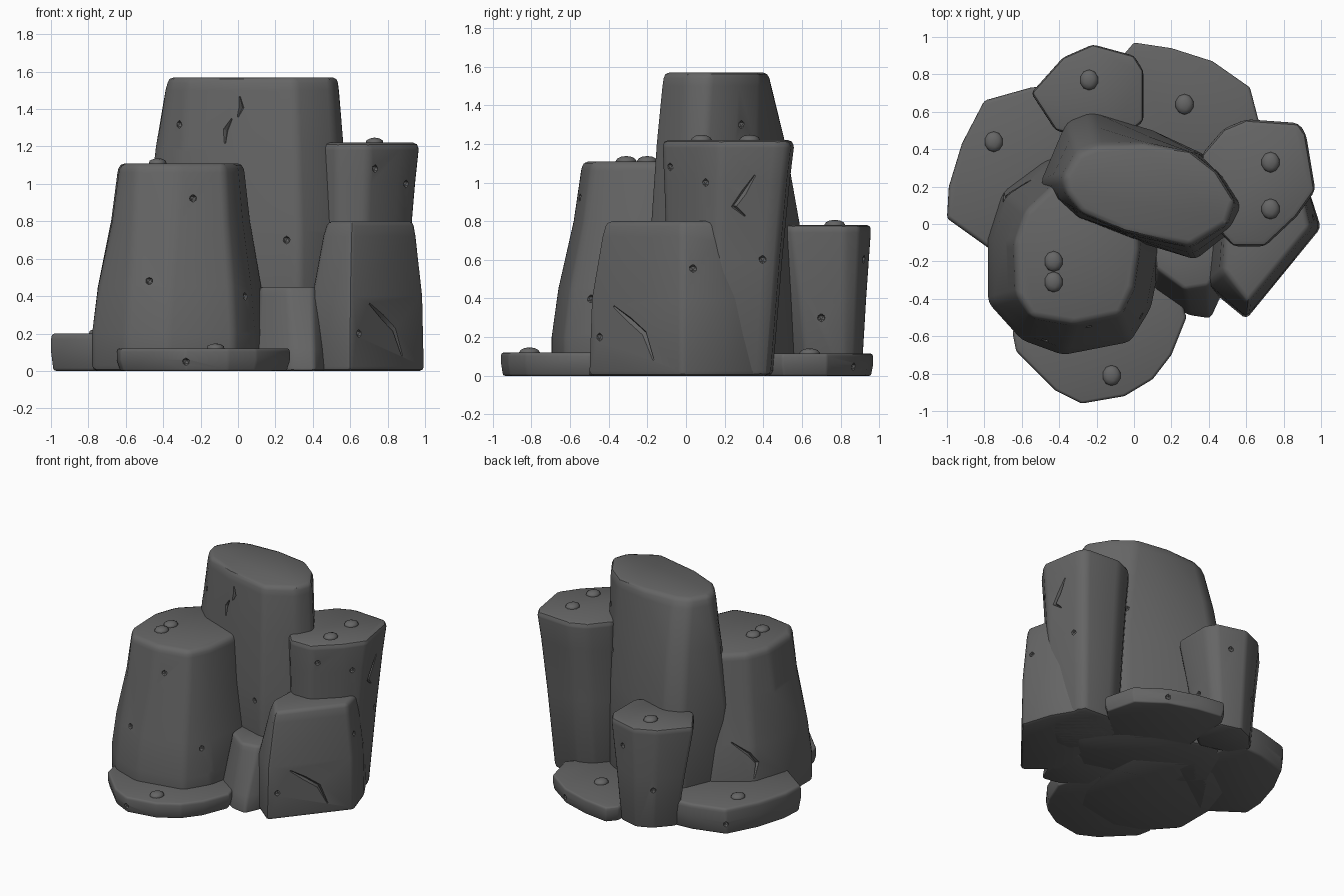
import bpy
import bmesh
from mathutils import Vector

if "Cube" in bpy.data.objects:
    bpy.data.objects.remove(bpy.data.objects["Cube"], do_unlink=True)

stone = bpy.data.materials.new("dark grey stone")
stone.use_nodes = True
GREY = (0.13, 0.13, 0.13, 1)
stone.diffuse_color = GREY
stone.node_tree.nodes["Principled BSDF"].inputs["Base Color"].default_value = GREY


def mesh_object(name, bm):
    bmesh.ops.recalc_face_normals(bm, faces=bm.faces[:])
    mesh = bpy.data.meshes.new(name)
    bm.to_mesh(mesh)
    bm.free()
    mesh.materials.append(stone)
    obj = bpy.data.objects.new(name, mesh)
    bpy.context.collection.objects.link(obj)
    return obj


def loft(bm, rings):
    """Skin a stack of closed rings and cap both ends."""
    loops = [[bm.verts.new(p) for p in ring] for ring in rings]
    for low, high in zip(loops, loops[1:]):
        for i in range(len(low)):
            j = (i + 1) % len(low)
            bm.faces.new((low[i], low[j], high[j], high[i]))
    bm.faces.new(loops[0][::-1])
    bm.faces.new(loops[-1])


def apply_modifiers(obj):
    bpy.context.view_layer.update()
    graph = bpy.context.evaluated_depsgraph_get()
    result = bpy.data.meshes.new_from_object(obj.evaluated_get(graph))
    obj.modifiers.clear()
    obj.data = result


def resized(outline, factor, shift=(0, 0)):
    cx = sum(p[0] for p in outline) / len(outline)
    cy = sum(p[1] for p in outline) / len(outline)
    return [(cx + (x - cx) * factor + shift[0], cy + (y - cy) * factor + shift[1])
            for x, y in outline]


def rock(name, foot, crown, profile, bevel=0.03):
    """Column blending from the foot outline to the crown outline by (height, blend)."""
    bm = bmesh.new()
    loft(bm, [[(a[0] + (b[0] - a[0]) * t, a[1] + (b[1] - a[1]) * t, z)
               for a, b in zip(foot, crown)] for z, t in profile])
    obj = mesh_object(name, bm)
    mod = obj.modifiers.new("worn edges", "BEVEL")
    mod.width = bevel
    mod.segments = 2
    mod.limit_method = "ANGLE"
    mod.angle_limit = 0.35
    apply_modifiers(obj)
    return obj


def carve(obj, cracks=(), pits=()):
    """Cut crooked cracks and small chips into the surface nearest the given points."""
    cutters = []

    def snap(p):
        return obj.closest_point_on_mesh(Vector(p))[1:3]

    for path in cracks:
        bm = bmesh.new()
        rings = []
        for i, p in enumerate(path):
            r = 0.004 if i in (0, len(path) - 1) else 0.014
            spot, normal = snap(p)
            way = Vector(path[min(i + 1, len(path) - 1)]) - Vector(path[max(i - 1, 0)])
            side = normal.cross(way).normalized()
            rings.append([spot + side * r, spot + normal * 0.03,
                          spot - side * r, spot - normal * r * 1.6])
        loft(bm, rings)
        cutters.append(mesh_object("crack_cutter", bm))
    for p in pits:
        bm = bmesh.new()
        bmesh.ops.create_icosphere(bm, subdivisions=1, radius=0.022)
        bmesh.ops.translate(bm, verts=bm.verts[:], vec=snap(p)[0])
        cutters.append(mesh_object("pit_cutter", bm))
    for cutter in cutters:
        cutter.hide_render = True
        mod = obj.modifiers.new("carve", "BOOLEAN")
        mod.operation = "DIFFERENCE"
        mod.solver = "EXACT"
        mod.object = cutter
    apply_modifiers(obj)
    for cutter in cutters:
        bpy.data.objects.remove(cutter, do_unlink=True)


# Tall central column
tall = rock(
    "tall_column",
    [(-.5, .22), (-.36, .55), (-.23, .6), (.1, .5), (.38, .37), (.5, .23), (.6, .08),
     (.53, -.03), (.33, -.19), (0, -.09), (-.3, .02), (-.43, .12)],
    [(-.38, .25), (-.3, .38), (-.2, .42), (.05, .43), (.3, .39), (.44, .28), (.54, .12),
     (.5, 0), (.3, -.12), (-.05, -.04), (-.28, .06), (-.36, .16)],
    [(0, 0), (.75, 0), (1.2, .45), (1.5, .88), (1.57, 1.05)])
carve(tall,
      cracks=[[(0, -.1, 1.47), (.01, -.1, 1.41), (-.01, -.1, 1.36)],
              [(-.05, -.1, 1.35), (-.09, -.1, 1.29), (-.09, -.1, 1.22)]],
      pits=[(.25, -.2, .7), (-.34, .05, 1.32), (.4, .4, 1), (.45, .3, 1.3)])

# Broad column at the front
broad = rock(
    "broad_column",
    [(-.78, -.42), (-.6, -.62), (-.38, -.7), (-.02, -.63), (.09, -.45), (.15, -.15),
     (.12, .12), (-.3, .38), (-.47, .34), (-.7, .17), (-.78, -.08)],
    [(-.63, -.38), (-.55, -.5), (-.32, -.54), (-.07, -.49), (0, -.34), (.03, -.13),
     (.02, .1), (-.25, .25), (-.42, .22), (-.58, .07), (-.64, -.1)],
    [(0, 0), (.2, 0), (.45, .22), (.8, .72), (1.06, .96), (1.11, 1.04)])
carve(broad,
      cracks=[[(-.6, .3, .5), (-.68, .2, .4), (-.72, .14, .33), (-.7, .17, .22)]],
      pits=[(-.23, -.6, .93), (-.5, -.7, .5), (.05, -.5, .4)])

# Flaring column on the left side
crown = [(.36, .37), (.48, .51), (.6, .56), (.88, .54), (.92, .48), (.97, .18),
         (.87, .04), (.7, -.12), (.53, -.12), (.42, 0)]
flare = rock("flaring_column", resized(crown, .78, (-.03, -.04)), crown,
             [(0, 0), (.6, .45), (1, .8), (1.18, 1), (1.22, .97)])
carve(flare,
      cracks=[[(1, .37, 1.03), (1, .31, .94), (1, .26, .87), (1, .32, .82)]],
      pits=[(.9, .1, 1), (.75, -.1, 1.08), (.9, .4, .6)])

# Angular block at the front corner
block = rock(
    "corner_block",
    [(.38, -.33), (.6, -.51), (1, -.02), (.93, .2), (.8, .42), (.45, .3)],
    [(.48, -.25), (.61, -.42), (.94, -.02), (.9, .15), (.78, .3), (.5, .2)],
    [(0, 0), (.4, .15), (.72, .75), (.8, 1)], .025)
carve(block,
      cracks=[[(.71, -.38, .36), (.78, -.3, .29), (.84, -.22, .22), (.88, -.17, .08)]],
      pits=[(1, .05, .56), (.65, -.45, .2)])

# Back column, wider at the top
crown = [(-.55, .7), (-.38, .89), (-.22, .96), (0, .9), (.05, .82), (.05, .55),
         (-.1, .42), (-.42, .5)]
back = rock("back_column", resized(crown, .68, (0, .03)), crown,
            [(0, 0), (.4, .5), (.74, 1), (.78, .97)], .02)
carve(back, pits=[(-.1, .95, .6), (-.35, .9, .3), (0, .7, .3)])

# Small wedge between the front columns
rock("small_wedge",
     [(.1, -.36), (.29, -.49), (.41, -.51), (.46, -.4), (.55, -.1), (.1, -.05)],
     [(.12, -.24), (.27, -.35), (.4, -.33), (.45, -.24), (.5, -.1), (.1, -.05)],
     [(0, 0), (.12, .2), (.4, .9), (.45, 1)], .02)

# Flat slabs around the base
slabs = {
    "front_slab": (.12, [(-.65, -.58), (-.63, -.68), (-.42, -.89), (-.28, -.96),
                         (-.05, -.92), (.1, -.83), (.2, -.7), (.28, -.5), (.2, -.2),
                         (-.5, -.3)]),
    "back_slab": (.115, [(-.06, .9), (0, .97), (.2, .94), (.42, .87), (.62, .73),
                         (.68, .5), (.4, .2), (-.1, .3)]),
    "side_slab": (.2, [(-1, .03), (-.99, .2), (-.92, .43), (-.8, .66), (-.55, .73),
                       (-.3, .75), (-.2, .2), (-.72, -.17)]),
}
for name, (height, outline) in slabs.items():
    slab = rock(name, resized(outline, .96), outline,
                [(0, 0), (height * .5, 1), (height * .85, 1), (height, .6)], .015)
    edge = outline[3]
    carve(slab, pits=[(edge[0], edge[1], height * .4)])

# Pebbles lying on the flat tops
pebbles = [(.73, .33, 1.22), (.73, .08, 1.22), (-.43, -.2, 1.11), (-.43, -.31, 1.11),
           (-.24, .77, .78), (.27, .64, .115), (-.75, .44, .2), (-.12, -.81, .12)]
for i, spot in enumerate(pebbles):
    bm = bmesh.new()
    bmesh.ops.create_icosphere(bm, subdivisions=2, radius=.055)
    bmesh.ops.scale(bm, verts=bm.verts[:], vec=(.9, 1, .5))
    bmesh.ops.translate(bm, verts=bm.verts[:], vec=spot)
    mesh_object("pebble_%d" % i, bm)

# Soft shading with crisp edges
bpy.ops.object.select_all(action="DESELECT")
for obj in bpy.context.scene.objects:
    if obj.type == "MESH" and stone.name in obj.data.materials:
        obj.select_set(True)
        bpy.context.view_layer.objects.active = obj
bpy.ops.object.shade_smooth_by_angle(angle=0.7)
